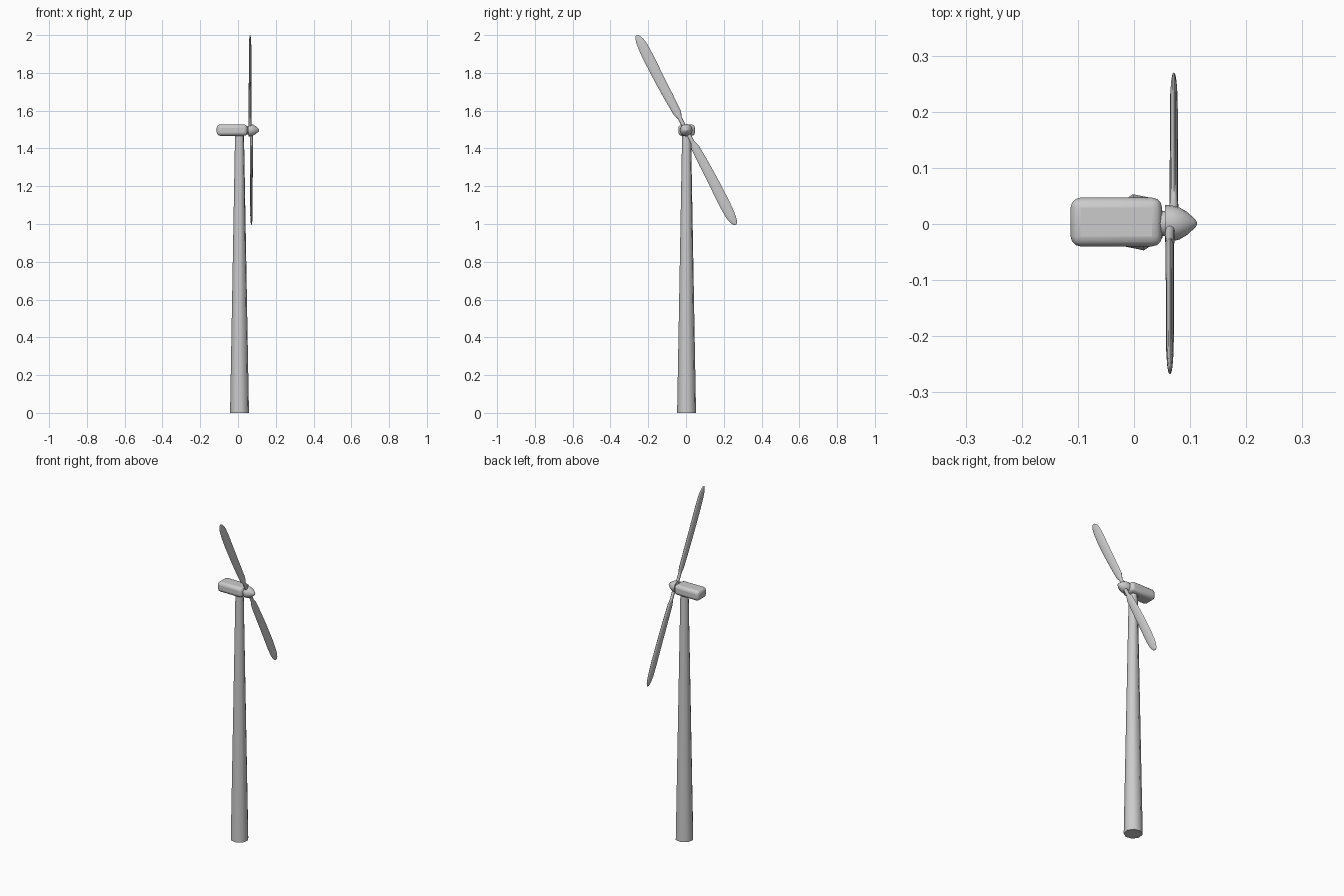
import bpy, bmesh, math
from mathutils import Vector

if "Cube" in bpy.data.objects:
    bpy.data.objects.remove(bpy.data.objects["Cube"])

HUB = Vector((0.067, 0.001, 1.497))


def loft(name, rings, angle=40):
    """Skin a list of closed rings (equal point counts) and cap both ends."""
    bm = bmesh.new()
    loops = [[bm.verts.new(p) for p in ring] for ring in rings]
    n = len(loops[0])
    for a, b in zip(loops, loops[1:]):
        for i in range(n):
            j = (i + 1) % n
            bm.faces.new((a[i], a[j], b[j], b[i]))
    bm.faces.new(loops[0][::-1])
    bm.faces.new(loops[-1])
    bmesh.ops.recalc_face_normals(bm, faces=bm.faces)
    mesh = bpy.data.meshes.new(name)
    bm.to_mesh(mesh)
    bm.free()
    ob = bpy.data.objects.new(name, mesh)
    bpy.context.collection.objects.link(ob)
    smooth(ob, angle)
    return ob


def smooth(ob, angle):
    bpy.ops.object.select_all(action='DESELECT')
    ob.select_set(True)
    bpy.context.view_layer.objects.active = ob
    bpy.ops.object.shade_smooth_by_angle(angle=math.radians(angle))


def turned(name, profile, sides=16):
    """Round part along x through the hub axis, profile of (x, radius)."""
    return loft(name, [[(x, HUB.y + r * math.cos(t), HUB.z + r * math.sin(t))
                        for t in (2 * math.pi * i / sides for i in range(sides))]
                       for x, r in profile])


# Tapered eight-sided tower
start = math.radians(11)
loft("tower", [[(0.008 + r * math.cos(start + i * math.pi / 4),
                 0.003 + r * math.sin(start + i * math.pi / 4), z) for i in range(8)]
               for z, r in ((0, 0.051), (1.48, 0.024))], 50)

# Nacelle: rounded box
bpy.ops.mesh.primitive_cube_add(size=1, location=(-0.0315, 0.0035, 1.497))
nacelle = bpy.context.object
nacelle.name = "nacelle"
nacelle.scale = (0.163, 0.087, 0.060)
bpy.ops.object.transform_apply(location=False, rotation=False, scale=True)
bevel = nacelle.modifiers.new("rounding", 'BEVEL')
bevel.width, bevel.segments = 0.018, 3
smooth(nacelle, 40)

# Shaft and pointed spinner
turned("shaft", [(0.04, 0.022), (0.062, 0.022)])
turned("spinner", [(0.055, 0.033), (0.068, 0.032), (0.081, 0.0285), (0.094, 0.021),
                   (0.104, 0.012), (0.110, 0.006), (0.112, 0.002)])

# Blade sections: distance from hub, leading edge, trailing edge, thickness
SECTIONS = [(0.0, -0.011, 0.011, 0.018), (0.072, -0.011, 0.011, 0.016),
            (0.082, -0.014, 0.015, 0.015), (0.102, -0.021, 0.023, 0.015),
            (0.20, -0.025, 0.026, 0.015), (0.30, -0.027, 0.028, 0.014),
            (0.44, -0.026, 0.032, 0.014), (0.50, -0.022, 0.031, 0.013),
            (0.53, -0.018, 0.027, 0.011), (0.552, -0.012, 0.019, 0.008),
            (0.562, -0.006, 0.012, 0.005), (0.566, -0.001, 0.006, 0.002)]
span = Vector((0, -0.468, 0.884))
chord = Vector((0, 0.884, 0.468))

for name, sign, shift in (("upper_blade", 1, -0.003), ("lower_blade", -1, 0.004)):
    rings = []
    for r, lo, hi, thick in SECTIONS:
        ring = []
        for i in range(12):
            t = 2 * math.pi * i / 12
            s = (lo + hi) / 2 + (hi - lo) / 2 * math.cos(t)
            ring.append(HUB + sign * (r * span + s * chord)
                        + Vector((shift + sign * thick / 2 * math.sin(t), 0, 0)))
        rings.append(ring)
    loft(name, rings, 60)
